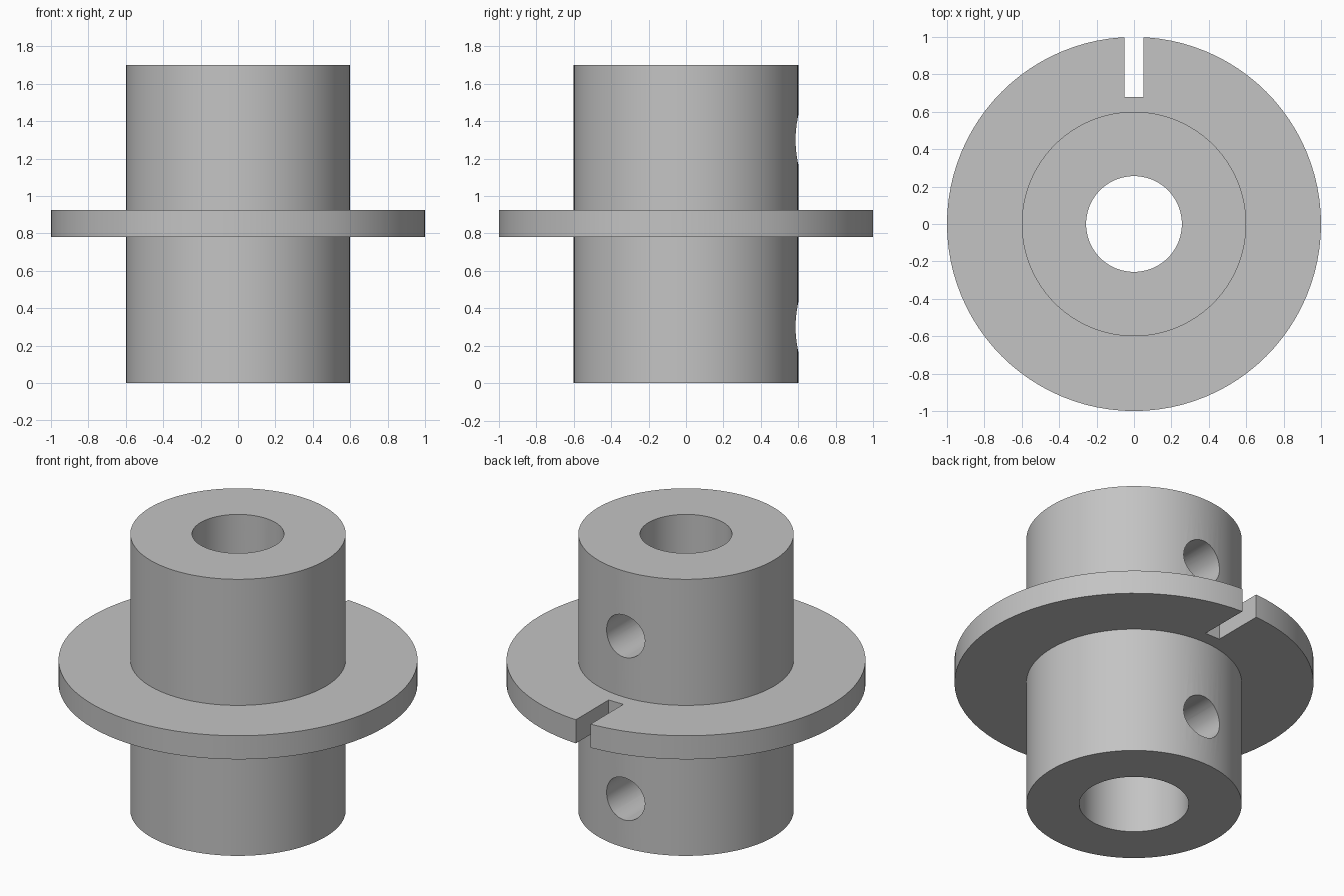
import bpy
import bmesh
import math
from mathutils import Matrix

default = bpy.data.objects.get("Cube")
if default:
    bpy.data.objects.remove(default, do_unlink=True)

SEGMENTS = 96
HEIGHT = 1.70
HUB_R, FLANGE_R = 0.60, 1.00
TOP_BORE_R, LOWER_BORE_R = 0.256, 0.305
FLANGE_LOW, FLANGE_HIGH = 0.78, 0.925
STEP_Z = HEIGHT / 2

grey = bpy.data.materials.new("machined grey")
grey.use_nodes = True
colour = (0.55, 0.55, 0.55, 1)
grey.diffuse_color = colour
grey.node_tree.nodes["Principled BSDF"].inputs["Base Color"].default_value = colour


def add_object(name, bm):
    bmesh.ops.recalc_face_normals(bm, faces=bm.faces)
    mesh = bpy.data.meshes.new(name)
    bm.to_mesh(mesh)
    bm.free()
    mesh.materials.append(grey)
    obj = bpy.data.objects.new(name, mesh)
    bpy.context.collection.objects.link(obj)
    return obj


def lathe(name, profile):
    """Revolve a closed (radius, height) outline about the z axis."""
    bm = bmesh.new()
    verts = [bm.verts.new((r, 0, z)) for r, z in profile]
    edges = [bm.edges.new((v, verts[i - 1])) for i, v in enumerate(verts)]
    bmesh.ops.spin(bm, geom=verts + edges, cent=(0, 0, 0), axis=(0, 0, 1),
                   angle=math.tau, steps=SEGMENTS, use_merge=True)
    bmesh.ops.remove_doubles(bm, verts=bm.verts, dist=1e-5)
    return add_object(name, bm)


def cut(target, cutter):
    """Subtract the cutter and remove it."""
    mod = target.modifiers.new("cut", "BOOLEAN")
    mod.operation = "DIFFERENCE"
    mod.solver = "EXACT"
    mod.object = cutter
    cutter.hide_render = True
    bpy.ops.object.select_all(action="DESELECT")
    bpy.context.view_layer.objects.active = target
    target.select_set(True)
    bpy.ops.object.modifier_apply(modifier=mod.name)
    bpy.data.objects.remove(cutter, do_unlink=True)


# Hub with flange and stepped bore
coupling = lathe("flanged_hub", [
    (LOWER_BORE_R, 0), (HUB_R, 0),
    (HUB_R, FLANGE_LOW), (FLANGE_R, FLANGE_LOW),
    (FLANGE_R, FLANGE_HIGH), (HUB_R, FLANGE_HIGH),
    (HUB_R, HEIGHT), (TOP_BORE_R, HEIGHT),
    (TOP_BORE_R, STEP_Z), (LOWER_BORE_R, STEP_Z),
])

# Set screw holes through the back wall into the bore
for z in (0.30, 1.30):
    bm = bmesh.new()
    place = Matrix.Translation((0, 0.45, z)) @ Matrix.Rotation(math.pi / 2, 4, "X")
    bmesh.ops.create_cone(bm, cap_ends=True, segments=48, radius1=0.13,
                          radius2=0.13, depth=0.6, matrix=place)
    cut(coupling, add_object("screw_hole_cutter", bm))

# Slot in the back of the flange
bm = bmesh.new()
place = Matrix.Translation((0, 0.93, STEP_Z)) @ Matrix.Diagonal((0.10, 0.50, 0.40, 1))
bmesh.ops.create_cube(bm, size=1, matrix=place)
cut(coupling, add_object("slot_cutter", bm))

# Smooth round walls with crisp rims
bpy.ops.object.shade_smooth_by_angle(angle=math.radians(30))
